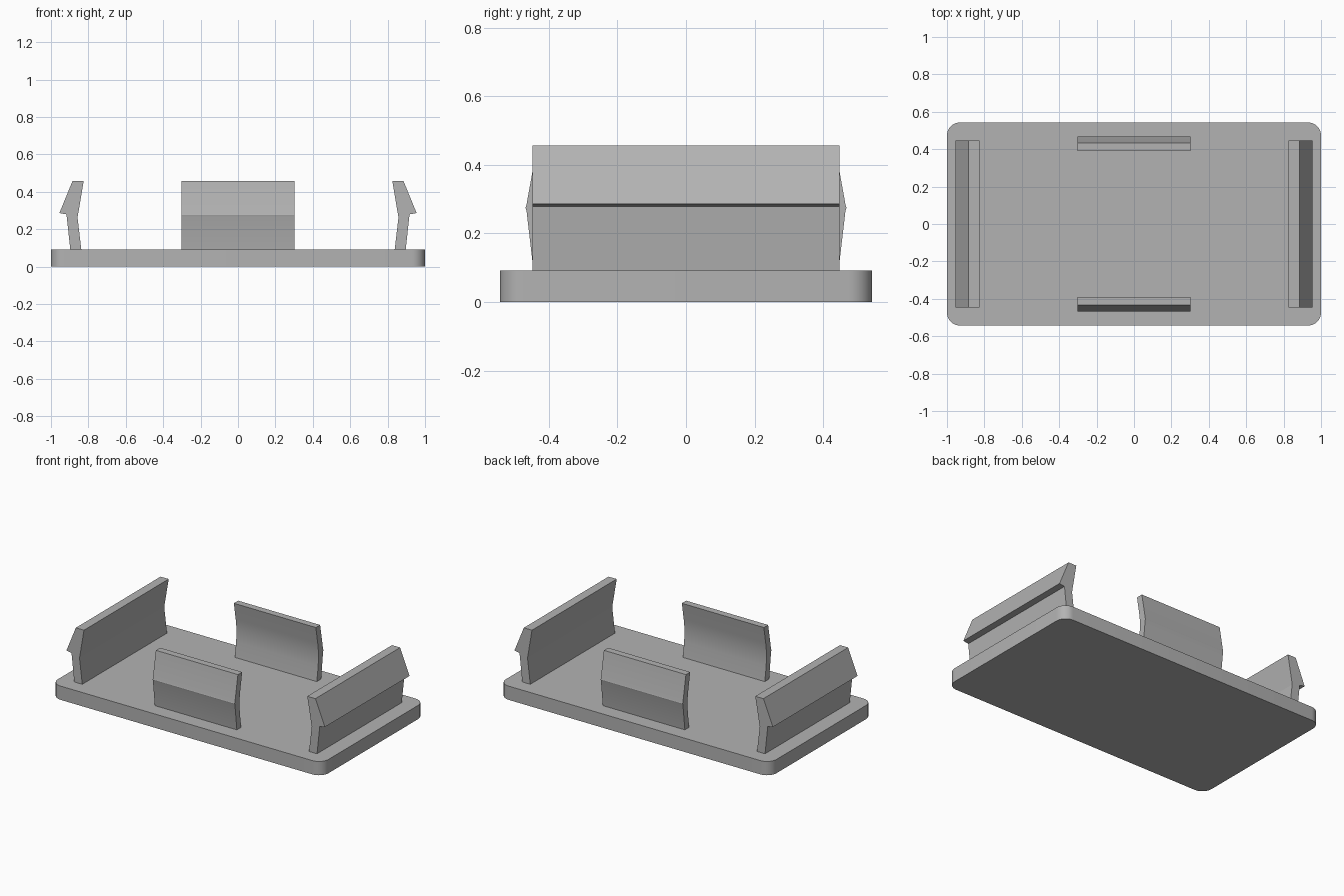
import bpy, bmesh, math
from mathutils import Matrix

cube = bpy.data.objects.get("Cube")
if cube:
    bpy.data.objects.remove(cube)

# Single grey plastic
grey = bpy.data.materials.new("grey plastic")
grey.use_nodes = True
colour = (0.45, 0.45, 0.45, 1)
grey.diffuse_color = colour
grey.node_tree.nodes["Principled BSDF"].inputs["Base Color"].default_value = colour


def extrude(name, outline, vector, matrix=Matrix()):
    """Solid made by sweeping a closed outline along a vector."""
    bm = bmesh.new()
    face = bm.faces.new([bm.verts.new(p) for p in outline])
    result = bmesh.ops.extrude_face_region(bm, geom=[face])
    moved = [g for g in result["geom"] if isinstance(g, bmesh.types.BMVert)]
    bmesh.ops.translate(bm, verts=moved, vec=vector)
    bm.transform(matrix)
    bmesh.ops.recalc_face_normals(bm, faces=bm.faces)
    mesh = bpy.data.meshes.new(name)
    bm.to_mesh(mesh)
    bm.free()
    mesh.materials.append(grey)
    obj = bpy.data.objects.new(name, mesh)
    bpy.context.collection.objects.link(obj)
    return obj


def smooth(obj, angle):
    bpy.ops.object.select_all(action="DESELECT")
    obj.select_set(True)
    bpy.context.view_layer.objects.active = obj
    bpy.ops.object.shade_smooth_by_angle(angle=math.radians(angle))


def clip(name, profile, half_width, turn):
    """Upright clip: profile is (outward, height), turned about z."""
    outline = [(x, -half_width, z) for x, z in profile]
    return extrude(name, outline, (0, 2 * half_width, 0),
                   Matrix.Rotation(math.radians(turn), 4, "Z"))


# Base plate with rounded corners
HALF_X, HALF_Y, HEIGHT, RADIUS, STEPS = 1.0, 0.543, 0.092, 0.07, 8
corners = []
for i, (sx, sy) in enumerate([(1, 1), (-1, 1), (-1, -1), (1, -1)]):
    for k in range(STEPS + 1):
        a = math.pi / 2 * (i + k / STEPS)
        corners.append((sx * (HALF_X - RADIUS) + RADIUS * math.cos(a),
                        sy * (HALF_Y - RADIUS) + RADIUS * math.sin(a), 0))
smooth(extrude("base_plate", corners, (0, 0, HEIGHT)), 30)

# Barbed clips at the two ends
FOOT, TOP = 0.085, 0.457
barbed = [(0.837, FOOT), (0.896, FOOT), (0.917, 0.279), (0.955, 0.286),
          (0.885, TOP), (0.825, TOP), (0.858, 0.262)]
clip("left_end_clip", barbed, 0.447, 0)
clip("right_end_clip", barbed, 0.447, 180)

# Bent clips on the long sides, with a softly curved inner face
bent = [(0.398, FOOT), (0.444, FOOT), (0.465, 0.265), (0.468, 0.275),
        (0.465, 0.285), (0.434, TOP), (0.389, TOP), (0.409, 0.34),
        (0.418, 0.27), (0.413, 0.19)]
for name, turn in (("back_clip", 90), ("front_clip", -90)):
    smooth(clip(name, bent, 0.303, turn), 12)
